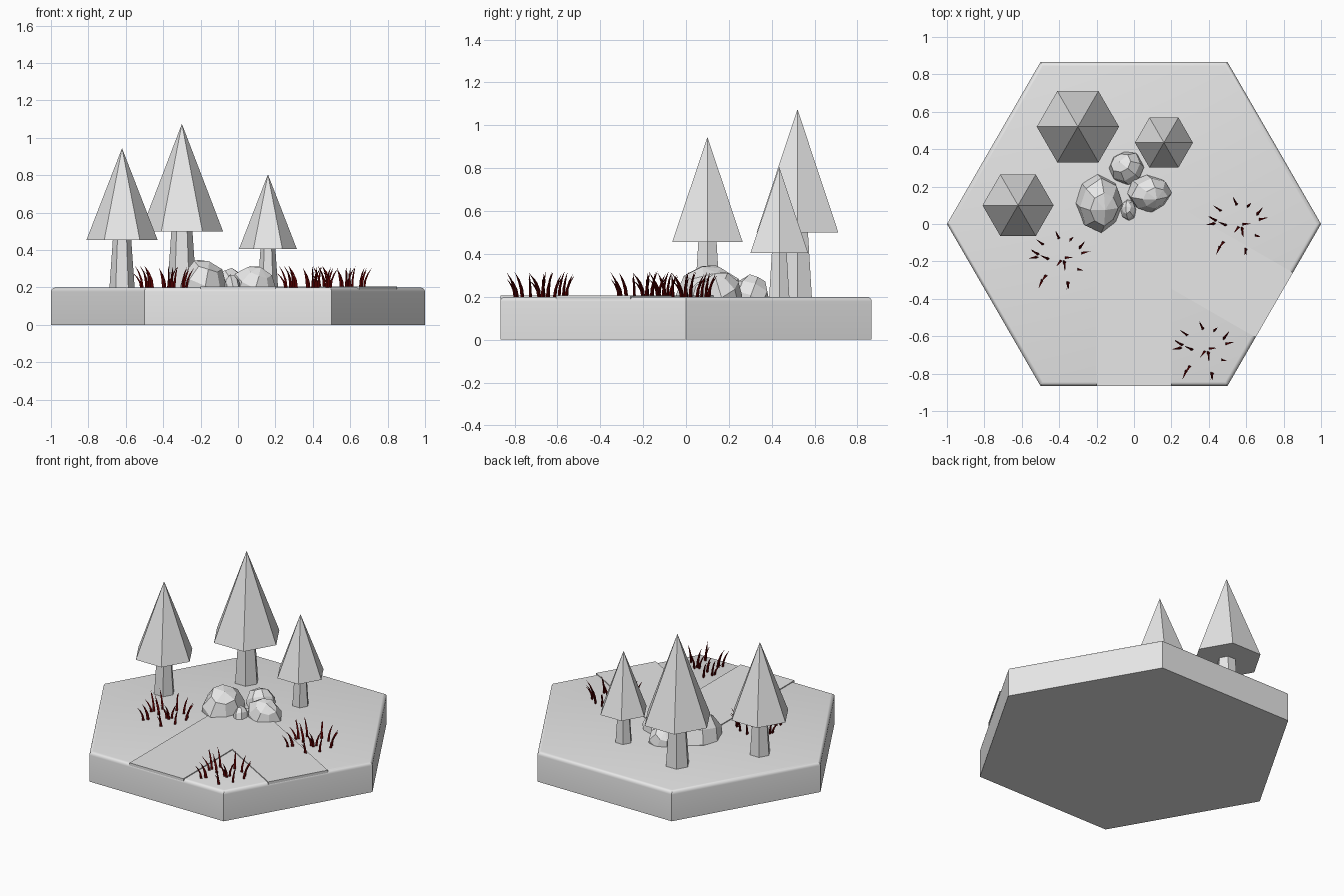
import bpy, bmesh, math, random
from mathutils import Vector, Matrix

random.seed(4)
cube = bpy.data.objects.get("Cube")
if cube:
    bpy.data.objects.remove(cube, do_unlink=True)

TOP = 0.2


def material(name, rgb):
    m = bpy.data.materials.new(name)
    m.use_nodes = True
    m.diffuse_color = (*rgb, 1)
    m.node_tree.nodes["Principled BSDF"].inputs["Base Color"].default_value = (*rgb, 1)
    return m


grey = material("light_grey", (0.8, 0.8, 0.8))
red = material("dark_red", (0.1, 0.0, 0.0))


def mesh_from(bm, name, mat):
    bmesh.ops.recalc_face_normals(bm, faces=bm.faces)
    me = bpy.data.meshes.new(name)
    bm.to_mesh(me)
    bm.free()
    me.materials.append(mat)
    return me


def place(name, me, loc=(0, 0, 0)):
    ob = bpy.data.objects.new(name, me)
    ob.location = loc
    bpy.context.collection.objects.link(ob)
    return ob


def prism(bm, outline, z0, z1):
    face = bm.faces.new([bm.verts.new((x, y, z0)) for x, y in outline])
    res = bmesh.ops.extrude_face_region(bm, geom=[face])
    up = [v for v in res["geom"] if isinstance(v, bmesh.types.BMVert)]
    bmesh.ops.translate(bm, verts=up, vec=(0, 0, z1 - z0))


def polar(r, a):
    return (r * math.cos(a), r * math.sin(a))


# Hexagonal base with a rounded top rim
bm = bmesh.new()
prism(bm, [polar(1, i * math.pi / 3) for i in range(6)], 0, TOP)
rim = [e for e in bm.edges if all(v.co.z > 0.1 for v in e.verts)]
bmesh.ops.bevel(bm, geom=rim, offset=0.022, segments=4, profile=0.5, affect='EDGES')
base = place("hex_base", mesh_from(bm, "hex_base", grey))
bpy.context.view_layer.objects.active = base
base.select_set(True)
bpy.ops.object.shade_smooth_by_angle()
base.select_set(False)

# Thin bent path joining two sides of the base
half, reach = 0.2, math.sqrt(0.75)
out = Vector(polar(1, -math.pi / 6))
side = Vector((-out.y, out.x))
inner = -half / math.tan(math.pi / 6)
outline = [(-half, -reach), (half, -reach), (half, inner),
           out * reach - side * half, out * reach + side * half]
outline += [polar(half, math.radians(a)) for a in range(60, 181, 15)]
bm = bmesh.new()
prism(bm, outline, TOP - 0.012, TOP + 0.006)
place("path", mesh_from(bm, "path", grey))


# Trees: tapered six-sided trunk and cone crown
def cone(name, x, y, z0, z1, r0, r1):
    bm = bmesh.new()
    spin = Matrix.Rotation(math.pi / 6, 4, 'Z')
    bmesh.ops.create_cone(bm, cap_ends=True, segments=6, radius1=r0, radius2=r1,
                          depth=z1 - z0)
    # put a corner on the x axis whatever the primitive's start angle
    v = bm.verts[:][0].co if r0 else None
    if v and abs(math.sin(3 * math.atan2(v.y, v.x))) > 0.5:
        bmesh.ops.transform(bm, matrix=spin, verts=bm.verts)
    bmesh.ops.remove_doubles(bm, verts=bm.verts, dist=1e-5)
    place(name, mesh_from(bm, name, grey), (x, y, (z0 + z1) / 2))


for label, x, y, low, tip, r, trunk in (
        ("left", -0.62, 0.1, 0.455, 0.945, 0.19, 0.068),
        ("back", -0.3, 0.52, 0.5, 1.075, 0.22, 0.078),
        ("right", 0.16, 0.435, 0.405, 0.805, 0.155, 0.055)):
    cone(label + "_tree_trunk", x, y, TOP - 0.01, low + 0.005, trunk, trunk * 0.72)
    cone(label + "_tree_crown", x, y, low, tip, r, 0)

# Faceted rocks, half buried
for label, x, y, rx, ry, rz, tilt in (
        ("large", -0.185, 0.11, 0.125, 0.15, 0.15, 0.25),
        ("back", -0.04, 0.3, 0.095, 0.09, 0.1, -0.4),
        ("right", 0.08, 0.165, 0.115, 0.1, 0.118, 0.35),
        ("small", -0.03, 0.075, 0.042, 0.058, 0.07, -0.3)):
    bm = bmesh.new()
    bmesh.ops.create_uvsphere(bm, u_segments=8, v_segments=5, radius=1.03)
    for v in bm.verts:
        v.co *= random.uniform(0.94, 1.04)
    turn = Matrix.Rotation(tilt, 4, 'X') @ Matrix.Rotation(tilt, 4, 'Y')
    bmesh.ops.transform(bm, matrix=Matrix.Diagonal((rx, ry, rz, 1)) @ turn, verts=bm.verts)
    place(label + "_rock", mesh_from(bm, label + "_rock", grey), (x, y, TOP))


# Grass: curved tapering three-sided blades
def blade(bm, root, lean, height, width):
    rings = []
    for t in (0, 0.35, 0.7):
        c = Vector((*(root + lean * t * t), height * t))
        w = width * (1 - 0.8 * t * t)
        rings.append([bm.verts.new(c + Vector((*polar(w, k * math.tau / 3), 0)))
                      for k in range(3)])
    tip = bm.verts.new((*(root + lean), height))
    for a, b in zip(rings, rings[1:]):
        for k in range(3):
            bm.faces.new((a[k], a[k - 1], b[k - 1], b[k]))
    for k in range(3):
        bm.faces.new((rings[-1][k], rings[-1][k - 1], tip))
    bm.faces.new(rings[0])


roots = ((-12, 9), (-2, 13), (6, 11), (12, 7), (14, 3), (-15, 3), (-16, 0), (-9, 0),
         (4, 0), (2, -4), (11, -7), (-10, -12), (-12, -15), (4, -16), (-1, -3))
bm = bmesh.new()
for i, p in enumerate(roots):
    p = Vector(p) / 100
    outward = math.atan2(p.y, p.x)
    for n in range(1 + i % 2):
        lean = Vector(polar(random.uniform(0.025, 0.05), outward + random.uniform(-0.5, 0.5)))
        blade(bm, p * 0.9 - lean * 0.3, lean, random.uniform(0.08, 0.12), 0.008)
tuft = mesh_from(bm, "grass_tuft", red)
for label, x, y in (("left", -0.39, -0.18), ("right", 0.56, 0), ("front", 0.38, -0.665)):
    place(label + "_grass", tuft, (x, y, TOP))
